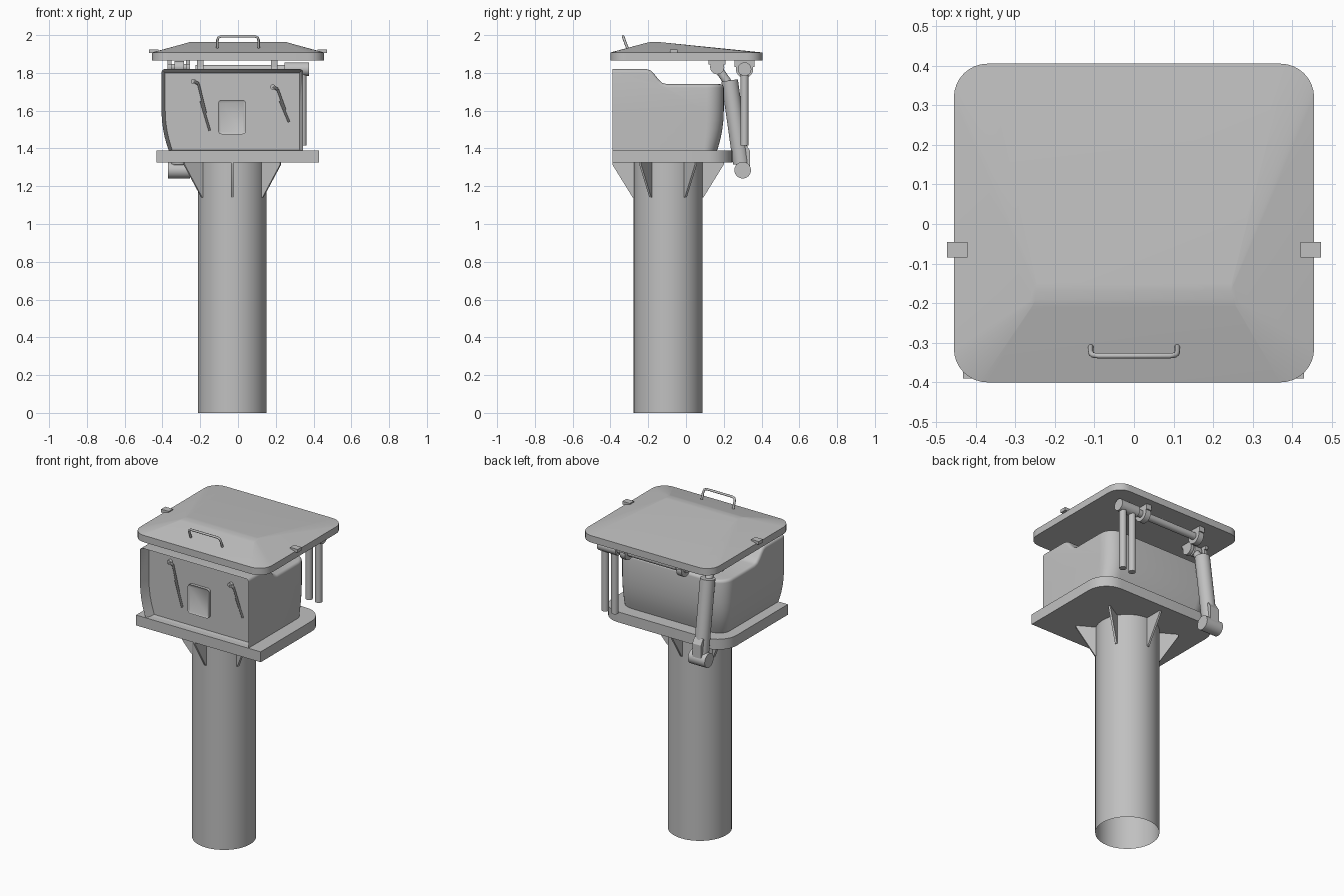
import bpy, bmesh
from math import sin, cos, pi, radians
from mathutils import Vector

if "Cube" in bpy.data.objects:
    bpy.data.objects.remove(bpy.data.objects["Cube"], do_unlink=True)

GREY = (0.53, 0.53, 0.53, 1)
mat = bpy.data.materials.new("light grey metal")
mat.use_nodes = True
mat.diffuse_color = GREY
mat.node_tree.nodes["Principled BSDF"].inputs["Base Color"].default_value = GREY
parts = []


def finish(name, bm):
    bmesh.ops.recalc_face_normals(bm, faces=bm.faces)
    mesh = bpy.data.meshes.new(name)
    bm.to_mesh(mesh)
    bm.free()
    mesh.materials.append(mat)
    ob = bpy.data.objects.new(name, mesh)
    bpy.context.collection.objects.link(ob)
    parts.append(ob)
    return ob


def place(u, v, w, axis):
    return {"x": (w, u, v), "y": (u, w, v), "z": (u, v, w)}[axis]


def prism_mesh(outline, lo, hi, axis):
    bm = bmesh.new()
    a = [bm.verts.new(place(u, v, lo, axis)) for u, v in outline]
    b = [bm.verts.new(place(u, v, hi, axis)) for u, v in outline]
    first = bm.faces.new(a)
    bm.faces.new(b)
    for i in range(len(a)):
        j = (i + 1) % len(a)
        bm.faces.new((a[i], a[j], b[j], b[i]))
    bmesh.ops.recalc_face_normals(bm, faces=bm.faces)
    return bm, first


def prism(name, outline, lo, hi, axis):
    return finish(name, prism_mesh(outline, lo, hi, axis)[0])


def rounded(u0, u1, v0, v1, r_low, r_high, n=8):
    # Rectangle outline with separate radii for the low and high v corners
    pts = []
    for u, v, r, start in ((u0, v0, r_low, pi), (u1, v0, r_low, 1.5 * pi),
                           (u1, v1, r_high, 0), (u0, v1, r_high, pi / 2)):
        cu = u + r if u == u0 else u - r
        cv = v + r if v == v0 else v - r
        steps = n if r else 0
        for k in range(steps + 1):
            t = start + (pi / 2 * k / n)
            pts.append((cu + r * cos(t), cv + r * sin(t)))
    return pts


def box(name, x0, x1, y0, y1, z0, z1):
    return prism(name, rounded(x0, x1, y0, y1, 0, 0), z0, z1, "z")


def rod(name, p, q, r, sides=24, caps=True):
    p, q = Vector(p), Vector(q)
    bm = bmesh.new()
    bmesh.ops.create_cone(bm, cap_ends=caps, segments=sides, radius1=r,
                          radius2=r, depth=(q - p).length)
    turn = (q - p).to_track_quat("Z", "Y").to_matrix()
    for v in bm.verts:
        v.co = turn @ v.co + (p + q) / 2
    return finish(name, bm)


# Pipe column, open at both ends, with six gussets under the platform
CX, CY, R = -0.03, -0.095, 0.182
rod("column", (CX, CY, 0), (CX, CY, 1.33), R, 48, caps=False)
for k in range(6):
    a = radians(30 + 60 * k)
    fin = prism("gusset_%d" % (k + 1),
                [(R - 0.01, 1.14), (R + 0.005, 1.14), (0.295, 1.315),
                 (0.295, 1.33), (R - 0.01, 1.33)], -0.006, 0.006, "y")
    fin.location = (CX, CY, 0)
    fin.rotation_euler.z = a

# Platform plate
prism("platform", rounded(-0.432, 0.43, -0.39, 0.245, 0, 0.13), 1.325, 1.39, "z")

# Cabin: side profile pulled across, recessed front, soft back and top edges
FRONT, DEPTH = -0.39, 0.06
profile = [(FRONT, 1.385), (0.2, 1.385), (0.2, 1.74), (-0.1, 1.74), (-0.125, 1.747),
           (-0.145, 1.765), (-0.165, 1.79), (-0.185, 1.812), (-0.21, 1.82), (FRONT, 1.82)]
bm, _ = prism_mesh(profile, -0.405, 0.345, "x")
front = [f for f in bm.faces if f.normal.y < -0.9]
bmesh.ops.inset_region(bm, faces=front, thickness=0.028)
for v in front[0].verts:
    v.co.y += DEPTH
    if v.co.z < 1.5:
        v.co.z = 1.393
corners = [e for e in bm.edges if all(v.co.y > 0.19 for v in e.verts)
           and abs(e.verts[0].co.z - e.verts[1].co.z) > 0.1]
bmesh.ops.bevel(bm, geom=corners, offset=0.09, segments=8, profile=0.5, affect="EDGES")
bm.normal_update()
rim = []
for e in bm.edges:
    m = (e.verts[0].co + e.verts[1].co) / 2
    side = m.x < -0.4 or m.x > 0.34 or m.y > 0.1
    if side and m.z > 1.7 and m.y > FRONT + 0.01 and e.calc_face_angle(0) > 1:
        rim.append(e)
bmesh.ops.bevel(bm, geom=rim, offset=0.018, segments=4, profile=0.5, affect="EDGES")
for z in (1.6, 1.55, 1.5, 1.46, 1.42):
    bmesh.ops.bisect_plane(bm, geom=bm.verts[:] + bm.edges[:] + bm.faces[:],
                           plane_co=(0, 0, z), plane_no=(0, 0, 1))
for v in bm.verts:
    t = max(0, (1.6 - v.co.z) / 0.21) ** 2
    if v.co.x < -0.2:
        v.co.x += 0.038 * t
    if v.co.y > 0.05:
        v.co.y -= 0.035 * t * (v.co.y - 0.05) / 0.15
finish("cabin", bm)

# Framed hatch and two wipers on the recessed panel
PANEL = FRONT + DEPTH
bm, face = prism_mesh(rounded(-0.105, 0.042, 1.475, 1.657, 0.018, 0.018, 5),
                      PANEL - 0.018, PANEL + 0.005, "y")
bmesh.ops.inset_region(bm, faces=[face], thickness=0.01)
for v in face.verts:
    v.co.y += 0.006
finish("front_hatch", bm)
for side, x, z, dx, dz in (("right", -0.235, 1.755, 0.085, -0.26),
                           ("left", 0.185, 1.725, 0.085, -0.185)):
    y = PANEL - 0.012
    rod(side + "_wiper_pivot", (x, PANEL + 0.005, z), (x, y - 0.006, z), 0.014, 16)
    elbow = (x + 0.025, y, z - 0.012)
    rod(side + "_wiper_link", (x, y, z), elbow, 0.008, 10)
    rod(side + "_wiper_arm", elbow, (x + dx * 0.75, y, z + dz * 0.65), 0.006, 10)
    rod(side + "_wiper_blade", (x + dx * 0.45, y + 0.004, z + dz * 0.4),
        (x + dx, y + 0.004, z + dz), 0.006, 10)

# Lid: rounded slab whose crown rises to a short ridge near the front
outline = rounded(-0.455, 0.455, -0.4, 0.405, 0.085, 0.085)
bm = bmesh.new()
low = [bm.verts.new((x, y, 1.865)) for x, y in outline]
top = [bm.verts.new((x, y, 1.908)) for x, y in outline]
bm.faces.new(low)
ridge = {s: bm.verts.new((s * 0.24, -0.18, 1.967)) for s in (-1, 1)}
for i in range(len(low)):
    j = (i + 1) % len(low)
    bm.faces.new((low[i], low[j], top[j], top[i]))
    si, sj = (1 if top[k].co.x > 0 else -1 for k in (i, j))
    if si == sj:
        bm.faces.new((top[i], top[j], ridge[si]))
    else:
        bm.faces.new((top[i], top[j], ridge[sj], ridge[si]))
crease = [e for e in bm.edges if all(v in ridge.values() for v in e.verts)]
bmesh.ops.bevel(bm, geom=crease, offset=0.03, segments=3, profile=0.5, affect="EDGES")
finish("lid", bm)
for side, s in (("right", -1), ("left", 1)):
    xs = sorted((s * 0.42, s * 0.472))
    box(side + "_lid_tab", xs[0], xs[1], -0.085, -0.045, 1.905, 1.925)

# Bent handle tube
curve = bpy.data.curves.new("lid_handle", "CURVE")
curve.dimensions = "3D"
curve.bevel_depth = 0.007
curve.bevel_resolution = 2
curve.use_fill_caps = True
half = [(0.109, -0.308, 1.925), (0.109, -0.326, 1.973), (0.104, -0.331, 1.987),
        (0.09, -0.333, 1.993)]
path = [(-x, y, z) for x, y, z in half] + half[::-1]
spline = curve.splines.new("POLY")
spline.points.add(len(path) - 1)
for point, co in zip(spline.points, path):
    point.co = (*co, 1)
curve.materials.append(mat)
bpy.context.collection.objects.link(bpy.data.objects.new("lid_handle", curve))

# Hinge shaft with end sleeve, clamps and two hanging rods
HY, HZ = 0.31, 1.82
rod("hinge_shaft", (-0.225, HY, HZ), (0.26, HY, HZ), 0.022)
rod("hinge_sleeve", (0.245, HY, HZ), (0.375, HY, HZ), 0.036)
for side, x in (("right", -0.2), ("left", 0.192)):
    rod(side + "_hinge_clamp", (x - 0.018, HY, HZ), (x + 0.018, HY, HZ), 0.046)
    box(side + "_hinge_block", x - 0.018, x + 0.018, HY - 0.052, HY + 0.052, 1.832, 1.868)
for name, x in (("inner_hanging_rod", 0.275), ("outer_hanging_rod", 0.342)):
    rod(name, (x, HY, 1.415), (x, HY, HZ), 0.021, 20)

# Lifting ram: top bracket, piston, barrel and lower pivot
RX, top_pin, low_pin = -0.312, (0.165, 1.83), (0.3, 1.285)
for side, x in (("right", -0.362), ("left", -0.264)):
    rod(side + "_ram_bracket", (x - 0.01, *top_pin), (x + 0.01, *top_pin), 0.038, 12)
    box(side + "_ram_bracket_foot", x - 0.01, x + 0.01, 0.12, 0.21, 1.845, 1.868)
rod("ram_top_pin", (-0.372, *top_pin), (-0.254, *top_pin), 0.018, 16)
rod("ram_top_eye", (RX - 0.025, *top_pin), (RX + 0.025, *top_pin), 0.032, 20)
rod("ram_piston", (RX, *top_pin), (RX, 0.235, 1.73), 0.022, 20)
rod("ram_barrel", (RX, 0.231, 1.76), (RX, 0.293, 1.32), 0.044, 28)
rod("ram_lower_pivot", (-0.37, *low_pin), (-0.254, *low_pin), 0.044, 24)
prism("ram_lower_lug", [(0.268, 1.27), (0.34, 1.285), (0.34, 1.385), (0.318, 1.42),
                        (0.262, 1.36)], RX - 0.03, RX + 0.03, "x")

# Smooth the round parts, keep hard edges
bpy.ops.object.select_all(action="DESELECT")
for ob in parts:
    ob.select_set(True)
bpy.context.view_layer.objects.active = parts[0]
bpy.ops.object.shade_smooth_by_angle(angle=radians(32))
